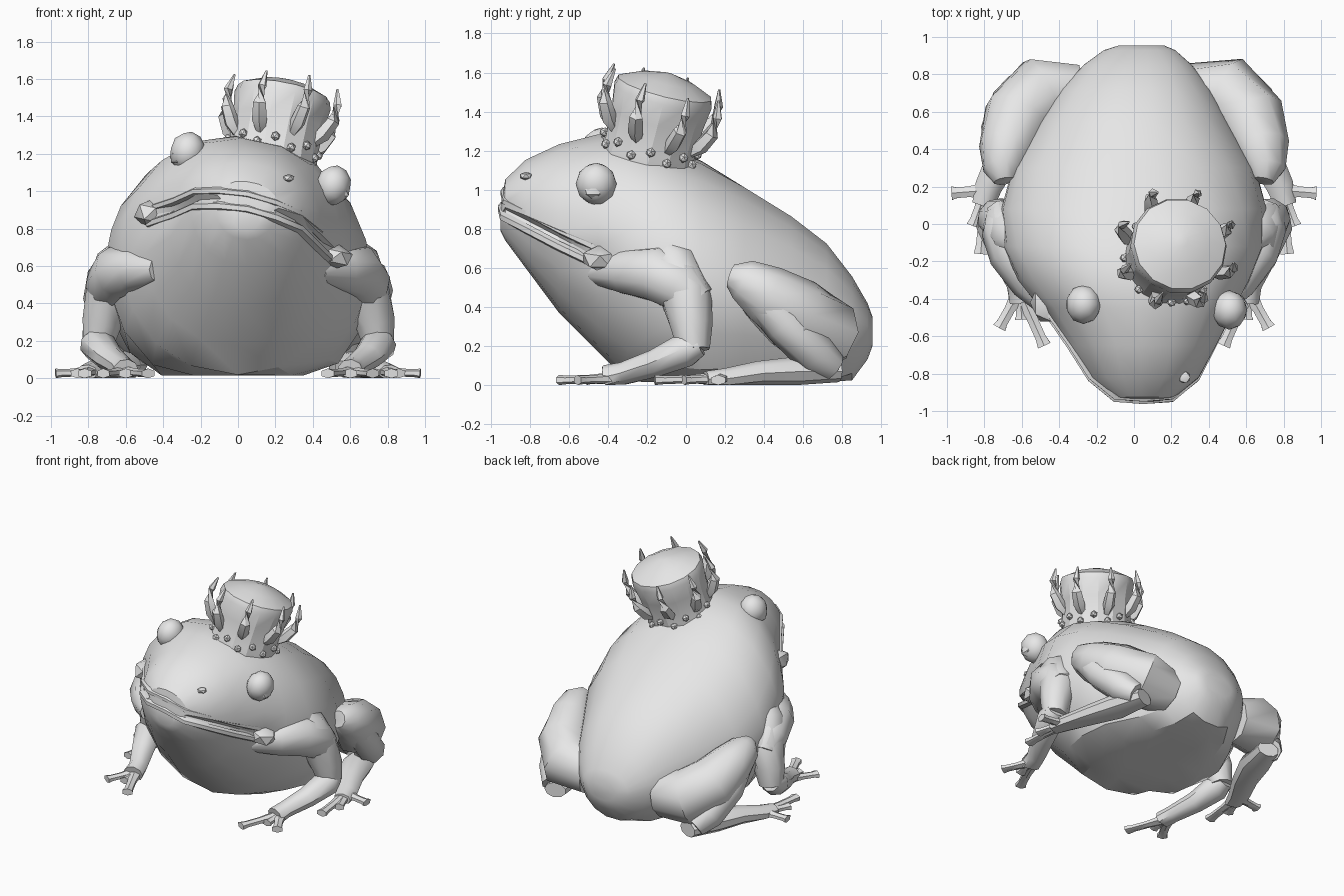
import bpy, bmesh, math, random
from mathutils import Vector, Matrix, Euler

random.seed(4)
if "Cube" in bpy.data.objects:
    bpy.data.objects.remove(bpy.data.objects["Cube"], do_unlink=True)

stone = bpy.data.materials.new("light_grey")
stone.use_nodes = True
stone.diffuse_color = (0.8, 0.8, 0.8, 1)
stone.node_tree.nodes["Principled BSDF"].inputs["Base Color"].default_value = (0.8, 0.8, 0.8, 1)


def finish(name, bm, angle=38):
    """Turn a bmesh into a named, shaded object."""
    bmesh.ops.recalc_face_normals(bm, faces=bm.faces[:])
    mesh = bpy.data.meshes.new(name)
    bm.to_mesh(mesh)
    bm.free()
    mesh.materials.append(stone)
    ob = bpy.data.objects.new(name, mesh)
    bpy.context.collection.objects.link(ob)
    bpy.ops.object.select_all(action='DESELECT')
    ob.select_set(True)
    bpy.context.view_layer.objects.active = ob
    bpy.ops.object.shade_smooth_by_angle(angle=math.radians(angle))
    return ob


def loft(bm, rings):
    """Skin closed rings of points and cap both ends."""
    loops = [[bm.verts.new(p) for p in ring] for ring in rings]
    n = len(loops[0])
    for a, b in zip(loops, loops[1:]):
        for i in range(n):
            j = (i + 1) % n
            bm.faces.new((a[i], a[j], b[j], b[i]))
    bm.faces.new(loops[0])
    bm.faces.new(loops[-1])


def tube(bm, path, sides=7, flat=1.0, floor=0.0):
    """Tapered limb through (x, y, z, radius) points, kept above the floor."""
    pts = [Vector(p[:3]) for p in path]
    rings = []
    for i, p in enumerate(pts):
        t = (pts[min(i + 1, len(pts) - 1)] - pts[max(i - 1, 0)]).normalized()
        side = t.cross(Vector((0, 0, 1)))
        side = side.normalized() if side.length > 0.05 else Vector((1, 0, 0))
        up = side.cross(t)
        ring = []
        for k in range(sides):
            a = math.tau * (k + 0.5) / sides
            q = p + path[i][3] * (side * math.cos(a) + up * math.sin(a) * flat)
            q.z = max(q.z, floor)
            ring.append(q)
        rings.append(ring)
    loft(bm, rings)


def flip(path, s):
    return [(s * x, y, z, r) for x, y, z, r in path]


# Body and head: slices along y (y, bottom, top, mouth or widest height, half width, x centre, roll)
SLICES = [
    (-0.95, 0.79, 0.91, 0.88, 0.08, 0.05, 12),
    (-0.925, 0.74, 1.05, 0.93, 0.17, 0.05, 12),
    (-0.82, 0.60, 1.15, 0.90, 0.30, 0.05, 12),
    (-0.65, 0.37, 1.23, 0.83, 0.40, 0.04, 12),
    (-0.45, 0.17, 1.28, 0.76, 0.52, 0.02, 12),
    (-0.30, 0.02, 1.29, 0.70, 0.62, 0.0, 11),
    (-0.12, -0.08, 1.24, 0.62, 0.70, 0.0, 8),
    (0.08, -0.12, 1.15, 0.52, 0.71, 0.0, 3),
    (0.30, -0.12, 1.02, 0.45, 0.65, 0.0, 0),
    (0.54, -0.10, 0.87, 0.40, 0.51, 0.0, 0),
    (0.72, -0.05, 0.73, 0.36, 0.40, 0.01, 0),
    (0.85, 0.02, 0.56, 0.32, 0.29, 0.02, 0),
    (0.93, 0.13, 0.42, 0.29, 0.19, 0.03, 0),
    (0.955, 0.20, 0.35, 0.28, 0.12, 0.04, 0),
]
UPPER_HALF = [0, 7] + list(range(20, 161, 20)) + [173]
rings = []
for y, low, high, mid, wide, cx, roll in SLICES:
    ring = []
    turn = Matrix.Rotation(math.radians(roll), 3, 'Y')
    for deg in UPPER_HALF + [180 + d for d in UPPER_HALF]:
        c, s = math.cos(math.radians(deg)), math.sin(math.radians(deg))
        x = wide * math.copysign(abs(c) ** 0.9, c)
        if deg % 180 == 0 and y < -0.5:
            x *= 0.86          # mouth groove
        z = s * ((high - mid) if s > 0 else (mid - low))
        p = turn @ Vector((x, 0, z)) + Vector((cx, y, mid))
        p.z = max(p.z, 0.015)
        ring.append(p)
    rings.append(ring)
bm = bmesh.new()
loft(bm, rings)
finish("body", bm, 28)


# Lips: two slim ridges either side of the groove
def lip(name, lift, push, radius):
    path = [(0.05, -0.935 - push, 0.945 + lift, radius)]
    for y, low, high, mid, wide, cx, roll in SLICES[1:5]:
        reach = wide - 0.02
        dx, dz = reach * math.cos(math.radians(roll)), reach * math.sin(math.radians(roll))
        path.append((cx + dx, y - push, mid - dz + lift, radius))
        path.insert(0, (cx - dx, y - push, mid + dz + lift, radius))
    bm = bmesh.new()
    tube(bm, path, 6, 0.8)
    finish(name, bm)


lip("upper_lip", 0.04, -0.01, 0.028)
lip("lower_lip", -0.04, 0.0, 0.032)


def ball(name, centre, size, detail=2, roll=0):
    bm = bmesh.new()
    bmesh.ops.create_icosphere(bm, subdivisions=detail, radius=1)
    m = (Matrix.Translation(centre) @ Matrix.Rotation(math.radians(roll), 4, 'Y')
         @ Matrix.Diagonal((*size, 1)))
    bmesh.ops.transform(bm, matrix=m, verts=bm.verts)
    return finish(name, bm)


# Mouth corners, eyes and nostril
ball("left_mouth_corner", (0.52, -0.44, 0.65), (0.10, 0.10, 0.07), 1, 12)
ball("right_mouth_corner", (-0.47, -0.42, 0.88), (0.09, 0.12, 0.08), 1, 12)
for side, centre, out in (("left", (0.51, -0.46, 1.03), 1), ("right", (-0.27, -0.43, 1.21), -1)):
    ball(side + "_eye", centre, (0.095, 0.105, 0.11), 2, 12)
    ball(side + "_pupil", Vector(centre) + Vector((0.045 * out, -0.015, -0.03)),
         (0.05, 0.06, 0.055), 1)
ball("left_nostril", (0.27, -0.82, 1.07), (0.035, 0.035, 0.022), 1)

# Limbs, mirrored left and right
SHOULDER = [(0.42, -0.46, 0.58, 0.07), (0.54, -0.31, 0.58, 0.12), (0.63, -0.15, 0.57, 0.15),
            (0.68, -0.02, 0.50, 0.14), (0.70, 0.06, 0.42, 0.10)]
UPPER_ARM = [(0.58, -0.11, 0.69, 0.09), (0.63, -0.07, 0.62, 0.13), (0.68, 0.0, 0.46, 0.135),
             (0.73, 0.03, 0.30, 0.11), (0.75, 0.04, 0.18, 0.085)]
FOREARM = [(0.76, 0.07, 0.21, 0.07), (0.75, 0.0, 0.18, 0.10), (0.69, -0.16, 0.11, 0.08),
           (0.62, -0.32, 0.06, 0.065), (0.60, -0.41, 0.04, 0.07)]
THIGH = [(0.30, 0.70, 0.24, 0.16), (0.50, 0.70, 0.27, 0.20), (0.62, 0.56, 0.36, 0.195),
         (0.68, 0.40, 0.47, 0.155), (0.70, 0.29, 0.54, 0.11), (0.69, 0.23, 0.56, 0.06)]
SHIN = [(0.72, 0.32, 0.50, 0.08), (0.71, 0.50, 0.32, 0.11), (0.65, 0.66, 0.16, 0.11),
        (0.60, 0.75, 0.09, 0.08)]
FOOT = [(0.56, 0.78, 0.07, 0.08), (0.62, 0.56, 0.07, 0.11), (0.70, 0.36, 0.06, 0.09),
        (0.78, 0.20, 0.035, 0.075), (0.81, 0.10, 0.03, 0.06)]
FINGERS = [(0.72, -0.555), (0.60, -0.51), (0.48, -0.65)]
TOES = [(0.975, 0.165), (0.86, -0.01), (0.82, -0.16)]


def digits(bm, root, tips, s):
    """Fingers that end in blunt pads."""
    for x, y in tips:
        a, b = Vector(root), Vector((x, y, 0.025))
        path = [(*a, 0.05), (*a.lerp(b, 0.5), 0.033), (*a.lerp(b, 0.85), 0.033), (*b, 0.042)]
        tube(bm, flip(path, s), 6, 0.65)


for side, s in (("left", 1), ("right", -1)):
    for name, path, flat in (("shoulder", SHOULDER, 1.0), ("upper_arm", UPPER_ARM, 1.0),
                             ("forearm", FOREARM, 0.9), ("thigh", THIGH, 1.0),
                             ("shin", SHIN, 1.0), ("foot", FOOT, 0.7)):
        bm = bmesh.new()
        tube(bm, flip(path, s), 9, flat)
        finish(side + "_" + name, bm, 42)
    for name, root, tips in (("fingers", (0.61, -0.36, 0.035), FINGERS),
                             ("toes", (0.79, 0.18, 0.035), TOES)):
        bm = bmesh.new()
        digits(bm, root, tips, s)
        finish(side + "_" + name, bm)

# Crown: tilted band with a domed cap, horn prongs and studs
seat = Matrix.Translation((0.175, -0.20, 1.16)) @ Euler(
    (math.radians(-14), math.radians(11), 0)).to_matrix().to_4x4()


def polar(r, a, h):
    return Vector((r * math.cos(a), r * math.sin(a), h))


bm = bmesh.new()
PROFILE = [(0.24, -0.06), (0.245, 0.03), (0.24, 0.06), (0.245, 0.22), (0.262, 0.34),
           (0.25, 0.38), (0.15, 0.425), (0.03, 0.455)]
loft(bm, [[polar(r, math.tau * k / 14, h) for k in range(14)] for r, h in PROFILE])
bmesh.ops.transform(bm, matrix=seat, verts=bm.verts)
finish("crown", bm, 25)

bm = bmesh.new()
for k in range(8):
    a = math.tau * (k + 0.5) / 8
    lift = random.uniform(-0.02, 0.02)
    prong = [(0.22, 0.11, 0.025), (0.265, 0.16, 0.042), (0.31, 0.24, 0.036),
             (0.32, 0.33, 0.025), (0.30, 0.42, 0.006)]
    tube(bm, [(*polar(r, a, h + lift), w) for r, h, w in prong], 5)
bmesh.ops.transform(bm, matrix=seat, verts=bm.verts)
finish("crown_prongs", bm, 30)

bm = bmesh.new()
for k in range(16):
    p = polar(0.245, math.tau * k / 16, 0.04 if k % 2 else 0.08)
    bmesh.ops.create_icosphere(bm, subdivisions=1, radius=0.026, matrix=Matrix.Translation(p))
bmesh.ops.transform(bm, matrix=seat, verts=bm.verts)
finish("crown_studs", bm, 20)
